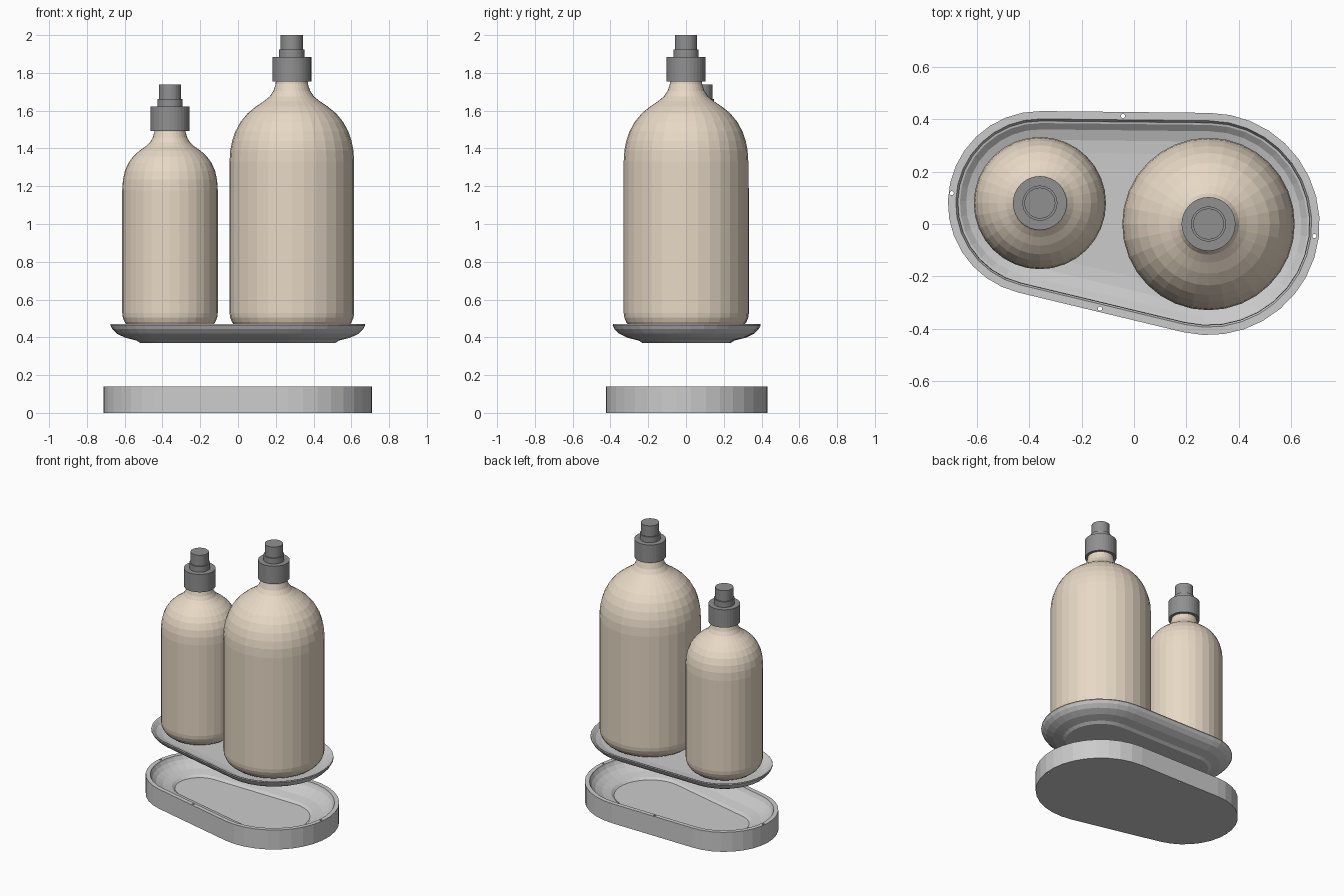
import bpy, bmesh
from math import sin, cos, acos, atan2, pi, hypot, ceil

if "Cube" in bpy.data.objects:
    bpy.data.objects.remove(bpy.data.objects["Cube"])

SMALL = (-0.36, 0.08, 0.352)   # centre x, y and radius of the outline's small end
BIG = (0.285, 0.0, 0.425)      # same for its big end
SIDES = 32


def material(name, color):
    m = bpy.data.materials.new(name)
    m.diffuse_color = (*color, 1)
    m.use_nodes = True
    m.node_tree.nodes["Principled BSDF"].inputs["Base Color"].default_value = m.diffuse_color
    return m


def loft(name, rings, mat=None):
    """Skin a stack of equal-length rings and cap both ends."""
    bm = bmesh.new()
    loops = [[bm.verts.new(p) for p in ring] for ring in rings]
    n = len(loops[0])
    for a, b in zip(loops, loops[1:]):
        for i in range(n):
            j = (i + 1) % n
            bm.faces.new((a[i], a[j], b[j], b[i]))
    bm.faces.new(loops[0][::-1])
    bm.faces.new(loops[-1])
    bmesh.ops.recalc_face_normals(bm, faces=bm.faces)
    me = bpy.data.meshes.new(name)
    bm.to_mesh(me)
    bm.free()
    if mat:
        me.materials.append(mat)
    ob = bpy.data.objects.new(name, me)
    bpy.context.collection.objects.link(ob)
    return ob


def lathe(name, x, y, profile, mat=None, sides=SIDES):
    rings = [[(x + r * cos(2 * pi * i / sides), y + r * sin(2 * pi * i / sides), z)
              for i in range(sides)] for r, z in profile]
    return loft(name, rings, mat)


def outline(offset, z):
    """Two circles of different size joined by their outer tangents."""
    (ax, ay, ar), (bx, by, br) = SMALL, BIG
    dx, dy = bx - ax, by - ay
    phi = atan2(dy, dx)
    alpha = acos((ar - br) / hypot(dx, dy))
    pts = []
    for (cx, cy, r), start, end in ((BIG, phi - alpha, phi + alpha),
                                    (SMALL, phi + alpha, phi + 2 * pi - alpha)):
        n = ceil((end - start) / (2 * pi / SIDES))
        for i in range(n + 1):
            t = start + (end - start) * i / n
            pts.append((cx + (r + offset) * cos(t), cy + (r + offset) * sin(t), z))
    return pts


tan = material("tan", (0.80, 0.69, 0.56))
dark = material("dark", (0.28, 0.28, 0.28))

# Base with a dished recess and a stepped floor
base = loft("base", [outline(o, z) for o, z in (
    (0, 0), (0, 0.14), (-0.03, 0.14), (-0.034, 0.13), (-0.044, 0.112),
    (-0.067, 0.09), (-0.112, 0.068), (-0.172, 0.054), (-0.19, 0.04))])

# Four small holes through the rim
for x, y in ((-0.697, 0.118), (-0.042, 0.413), (0.69, -0.046), (-0.13, -0.324)):
    cutter = lathe("hole_cutter", x, y, [(0.008, -0.1), (0.008, 0.3)], sides=12)
    cutter.hide_render = True
    mod = base.modifiers.new("hole", 'BOOLEAN')
    mod.operation = 'DIFFERENCE'
    mod.solver = 'EXACT'
    mod.object = cutter
    bpy.context.view_layer.objects.active = base
    bpy.ops.object.modifier_apply(modifier=mod.name)
    bpy.data.objects.remove(cutter)

# Shallow tray floating above the base
loft("tray", [outline(o, z) for o, z in (
    (-0.195, 0.37), (-0.175, 0.383), (-0.115, 0.398), (-0.07, 0.42),
    (-0.047, 0.443), (-0.036, 0.463), (-0.038, 0.47), (-0.046, 0.468),
    (-0.07, 0.447), (-0.11, 0.434), (-0.16, 0.43))])


def bottle(name, x, y, radius, shoulder, top):
    # Rounded foot, straight wall, domed shoulder and neck
    foot = [(radius - 0.1 + 0.1 * sin(t), 0.53 - 0.1 * cos(t))
            for t in (i * pi / 12 for i in range(7))]
    lathe(name + "_bottle", x, y, foot + shoulder, tan)
    # Cap: collar, ring and nozzle
    lathe(name + "_cap", x, y, [
        (0.103, top - 0.245), (0.103, top - 0.117), (0.067, top - 0.117),
        (0.067, top - 0.077), (0.059, top - 0.077), (0.059, top)], dark)


bottle("large", 0.285, 0.0, 0.33, [
    (0.33, 1.33), (0.326, 1.39), (0.316, 1.44), (0.299, 1.49), (0.272, 1.54),
    (0.235, 1.585), (0.19, 1.622), (0.148, 1.65), (0.117, 1.675),
    (0.097, 1.705), (0.086, 1.74), (0.082, 1.79)], 2.0)
bottle("small", -0.36, 0.08, 0.253, [
    (0.253, 1.18), (0.249, 1.235), (0.239, 1.28), (0.221, 1.322), (0.196, 1.357),
    (0.163, 1.387), (0.13, 1.41), (0.106, 1.432), (0.091, 1.458),
    (0.083, 1.487), (0.082, 1.53)], 1.738)
